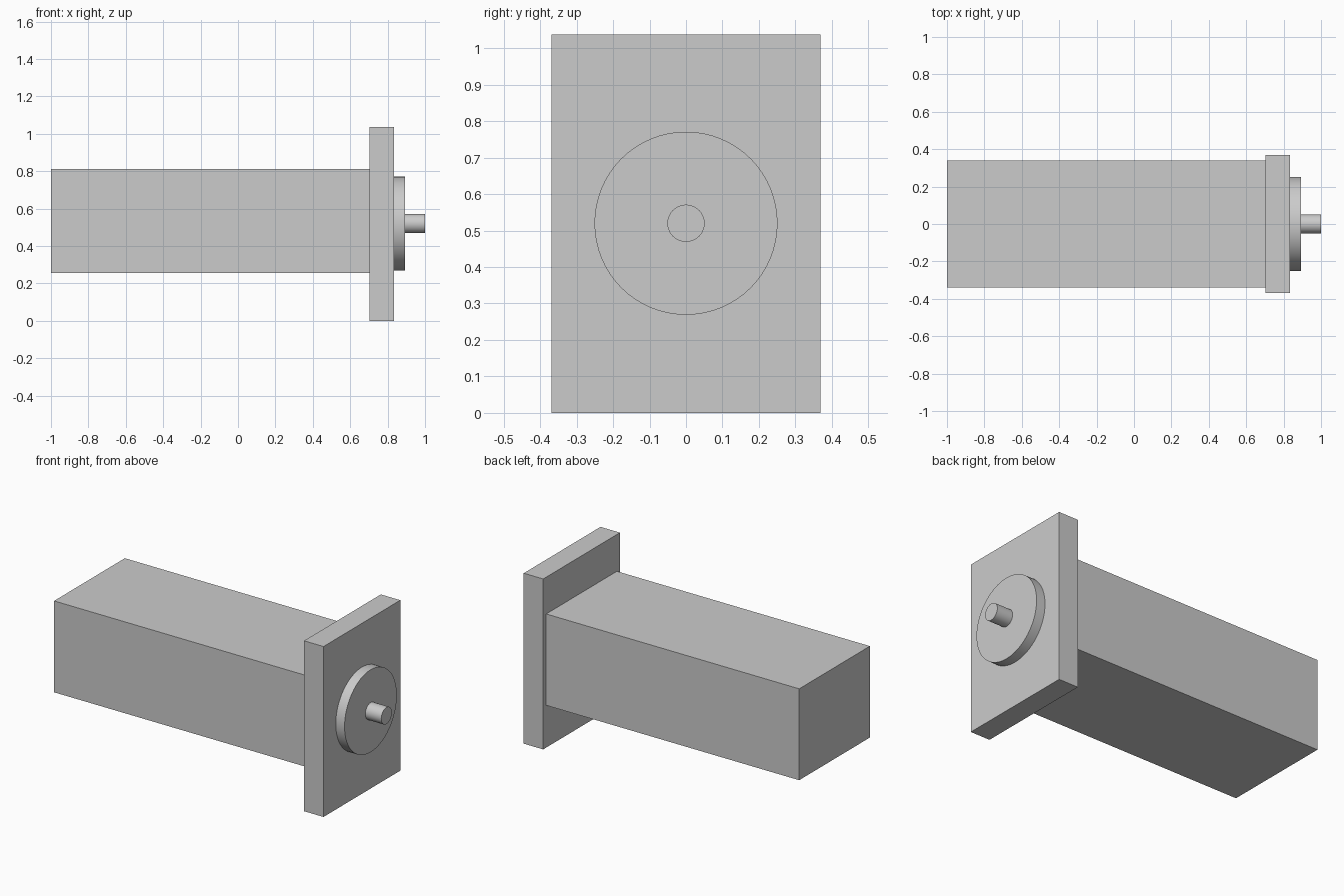
import bpy
import math

cube = bpy.data.objects.get("Cube")
if cube:
    bpy.data.objects.remove(cube, do_unlink=True)

# Single grey material
grey = bpy.data.materials.new("plain_grey")
grey.use_nodes = True
colour = (0.6, 0.6, 0.6, 1)
grey.diffuse_color = colour
grey.node_tree.nodes["Principled BSDF"].inputs["Base Color"].default_value = colour

AXIS_Z = 0.52


def finish(name):
    obj = bpy.context.object
    obj.name = obj.data.name = name
    obj.data.materials.append(grey)
    return obj


def box(name, x0, x1, half_width, z0, z1):
    bpy.ops.mesh.primitive_cube_add(size=1, location=((x0 + x1) / 2, 0, (z0 + z1) / 2))
    obj = finish(name)
    obj.scale = (x1 - x0, 2 * half_width, z1 - z0)
    bpy.ops.object.transform_apply(location=False, rotation=False, scale=True)


def disc(name, x0, x1, radius):
    bpy.ops.mesh.primitive_cylinder_add(
        vertices=64, radius=radius, depth=x1 - x0,
        location=((x0 + x1) / 2, 0, AXIS_Z), rotation=(0, math.pi / 2, 0))
    finish(name)
    bpy.ops.object.shade_smooth_by_angle(angle=math.radians(30))


# Long motor body and its mounting plate
box("motor_body", -1, 0.703, 0.34, 0.257, 0.813)
box("mounting_plate", 0.703, 0.834, 0.369, 0, 1.037)

# Round pilot boss and output shaft on the plate
disc("pilot_boss", 0.834, 0.893, 0.251)
disc("output_shaft", 0.893, 1, 0.051)
